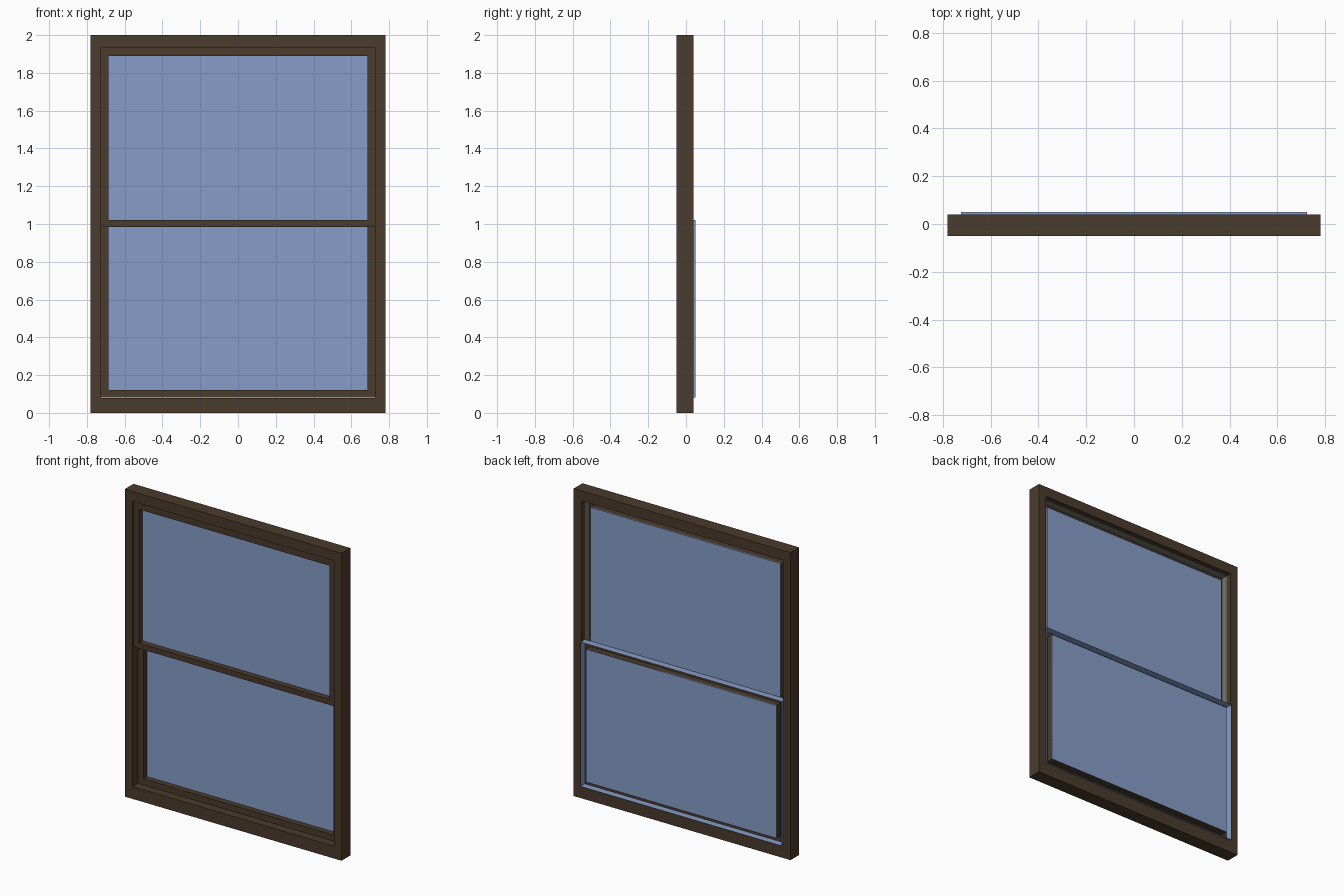
import bpy
import bmesh

cube = bpy.data.objects.get("Cube")
if cube:
    bpy.data.objects.remove(cube)


def material(name, rgb):
    mat = bpy.data.materials.new(name)
    mat.use_nodes = True
    mat.diffuse_color = (*rgb, 1)
    mat.node_tree.nodes["Principled BSDF"].inputs["Base Color"].default_value = (*rgb, 1)
    return mat


BROWN = material("dark brown", (0.07, 0.043, 0.025))
BLUE = material("glass blue", (0.24, 0.34, 0.58))
GREY = material("warm grey", (0.19, 0.18, 0.15))


def ring(name, sections, mats, closed=False):
    """Loft rectangular loops (half width, bottom, top, y); mats gives one material per strip."""
    bm = bmesh.new()
    loops = [[bm.verts.new(co) for co in ((-w, y, lo), (w, y, lo), (w, y, hi), (-w, y, hi))]
             for w, lo, hi, y in sections]
    slots = list(dict.fromkeys(mats))
    for s, mat in enumerate(mats):
        a, b = loops[s], loops[(s + 1) % len(loops)]
        for i in range(4):
            j = (i + 1) % 4
            face = bm.faces.new((a[i], a[j], b[j], b[i]))
            face.material_index = slots.index(mat)
    bmesh.ops.recalc_face_normals(bm, faces=bm.faces)
    mesh = bpy.data.meshes.new(name)
    bm.to_mesh(mesh)
    bm.free()
    for mat in slots:
        mesh.materials.append(mat)
    obj = bpy.data.objects.new(name, mesh)
    bpy.context.collection.objects.link(obj)
    return obj


def pane(name, w, lo, hi, y, thick=0.006):
    bpy.ops.mesh.primitive_cube_add(size=1, location=(0, y, (lo + hi) / 2))
    obj = bpy.context.object
    obj.name = name
    obj.scale = (2 * w, thick, hi - lo)
    obj.data.materials.append(BLUE)


def sash(name, outer, inner, front, back, edge):
    # Channel section open at the back: outer edge, front face, inner edge
    ring(name + "_sash", [(*outer, back), (*outer, front), (*inner, front), (*inner, back)],
         [edge, BROWN, BROWN])
    pane(name + "_glass", *inner, back - 0.004)


# Outer frame
FRONT, BACK = -0.05, 0.04
outside, opening = (0.78, 0, 2), (0.725, 0.08, 1.935)
ring("window_frame", [(*outside, BACK), (*outside, FRONT), (*opening, FRONT), (*opening, BACK)],
     [BROWN] * 4, closed=True)

# Upper sash sits in front, lower sash behind it
sash("upper", (0.724, 0.985, 1.934), (0.685, 1.02, 1.89), -0.04, 0.005, GREY)
sash("lower", (0.724, 0.081, 1.02), (0.685, 0.12, 0.985), 0.005, 0.05, BLUE)
